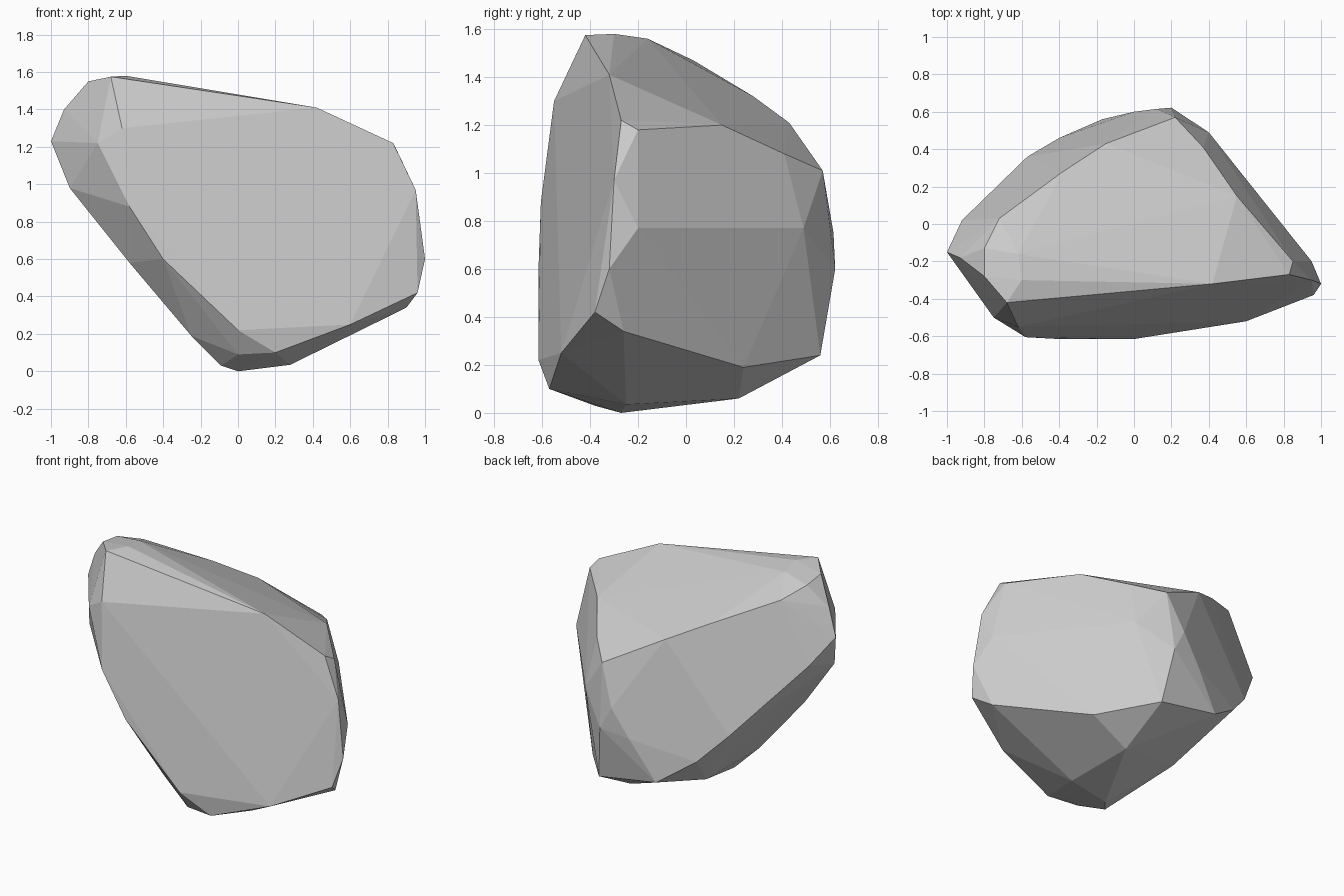
import bpy, bmesh

# Key corners of the faceted boulder; their convex hull gives the chiselled faces
corners = [
    # left tip and high shoulder
    (-1, -.15, 1.23), (-.93, -.18, 1.4), (-.8, -.28, 1.55), (-.8, -.13, 1.53),
    (-.75, -.5, 1.22), (-.9, -.28, .98), (-.92, .02, 1.08),
    # sloping top
    (-.68, -.42, 1.575), (-.6, -.3, 1.58), (-.62, -.16, 1.56), (-.72, .03, 1.47),
    (-.38, .28, 1.32), (-.15, .43, 1.21), (.22, .57, 1.01), (.42, -.32, 1.41),
    (.55, .15, 1.2), (.85, -.2, 1.18), (.83, -.27, 1.22),
    # front slab
    (-.62, -.55, 1.3), (-.58, -.605, .88), (-.4, -.615, .6), (0, -.615, .22),
    (.2, -.57, .1), (.6, -.52, .25), (.95, -.3, .97), (1, -.32, .6), (.96, -.38, .42),
    # right slab
    (.95, -.2, .77), (.4, .49, .77), (.37, .41, 1.08), (.9, -.26, .34),
    (.68, .02, .25), (.52, .24, .19), (.25, .56, .24),
    # back ridge
    (.2, .622, .6), (.12, .615, .75), (0, .6, .57), (-.17, .56, .31),
    (-.4, .46, .47), (-.57, .36, .65),
    # underside
    (0, -.27, 0), (.28, -.25, .035), (.25, .22, .06), (-.09, -.38, .03),
    (-.25, -.42, .19), (-.58, -.42, .58), (0, -.53, .09), (-.22, .1, .17),
]

bm = bmesh.new()
for c in corners:
    bm.verts.new(c)
res = bmesh.ops.convex_hull(bm, input=bm.verts[:])
bmesh.ops.delete(bm, geom=[v for v in bm.verts if not v.link_faces], context='VERTS')
# Merge nearly flat neighbours into broad facets
bmesh.ops.dissolve_limit(bm, angle_limit=.03, verts=bm.verts[:], edges=bm.edges[:])
bmesh.ops.recalc_face_normals(bm, faces=bm.faces[:])

mesh = bpy.data.meshes.new("boulder")
bm.to_mesh(mesh)
bm.free()
boulder = bpy.data.objects.new("boulder", mesh)
bpy.context.collection.objects.link(boulder)
